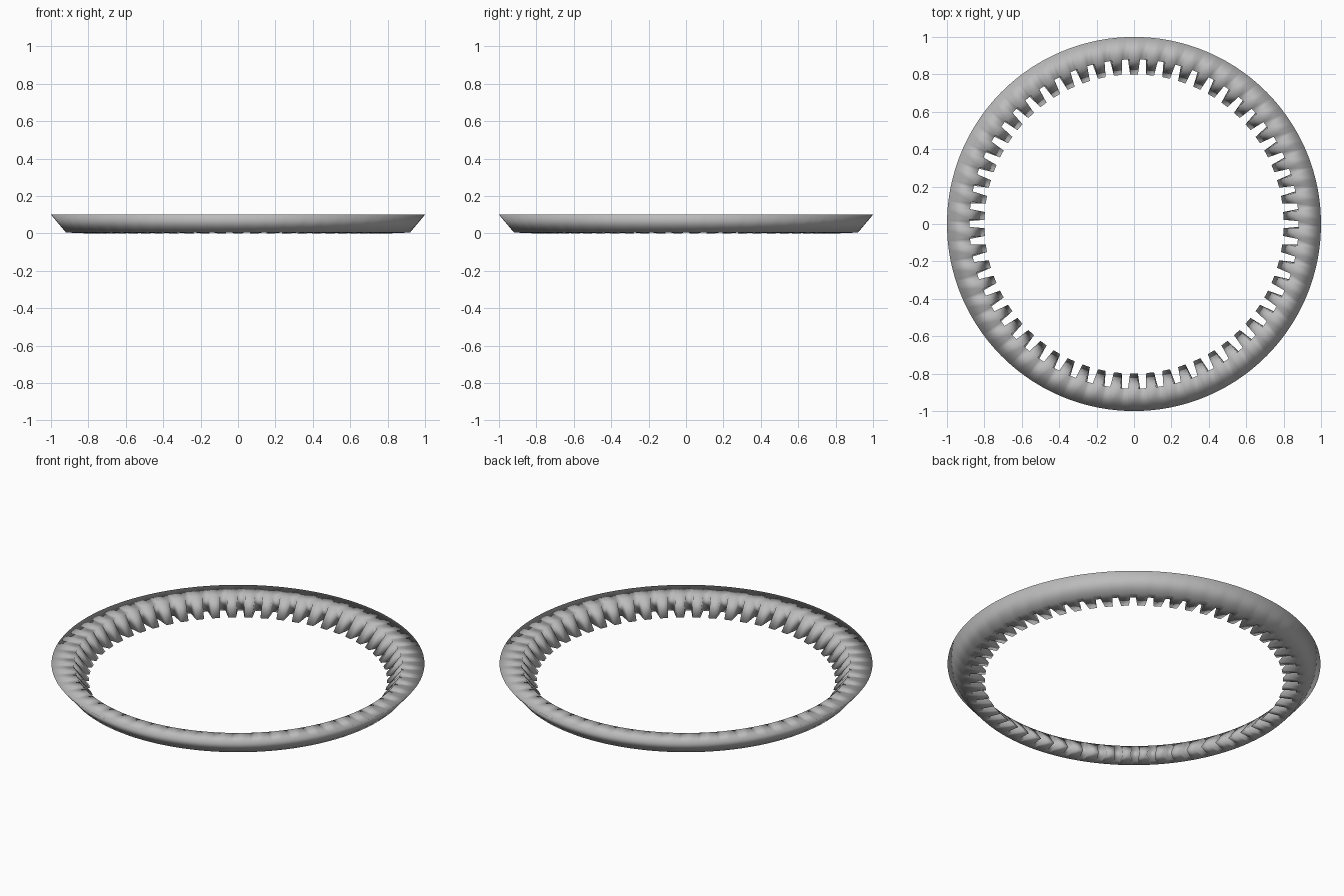
import bpy, bmesh
from math import sin, cos, pi

cube = bpy.data.objects.get("Cube")
if cube:
    bpy.data.objects.remove(cube, do_unlink=True)

# Plain grey metal
metal = bpy.data.materials.new("grey metal")
metal.use_nodes = True
grey = (0.5, 0.5, 0.5, 1)
metal.diffuse_color = grey
metal.node_tree.nodes["Principled BSDF"].inputs["Base Color"].default_value = grey

TEETH = 58
PITCH = 2 * pi / TEETH

# Cross-sections as (radius, height): one through a gap, one through a tooth
GAP = [(1, 0.1), (0.88, 0.1), (0.88, 0.005), (0.92, 0.005)]
TOOTH = [(1, 0.1), (0.88, 0.1), (0.80, 0), (0.92, 0.005)]

# Each tooth is four columns: root, tip, tip, root
COLUMNS = [(-0.34, GAP), (-0.24, TOOTH), (0.24, TOOTH), (0.34, GAP)]

# Sweep the sections around the axis
bm = bmesh.new()
rings = []
for i in range(TEETH):
    for offset, section in COLUMNS:
        a = (i + offset) * PITCH - pi / 2
        rings.append([bm.verts.new((r * cos(a), r * sin(a), z)) for r, z in section])

for i, ring in enumerate(rings):
    after = rings[(i + 1) % len(rings)]
    for j in range(len(ring)):
        k = (j + 1) % len(ring)
        bm.faces.new((ring[j], after[j], after[k], ring[k]))

bmesh.ops.recalc_face_normals(bm, faces=bm.faces)
for face in bm.faces:
    face.smooth = True

# Toothed ring
mesh = bpy.data.meshes.new("ring_gear")
bm.to_mesh(mesh)
bm.free()
mesh.materials.append(metal)
gear = bpy.data.objects.new("ring_gear", mesh)
bpy.context.collection.objects.link(gear)
